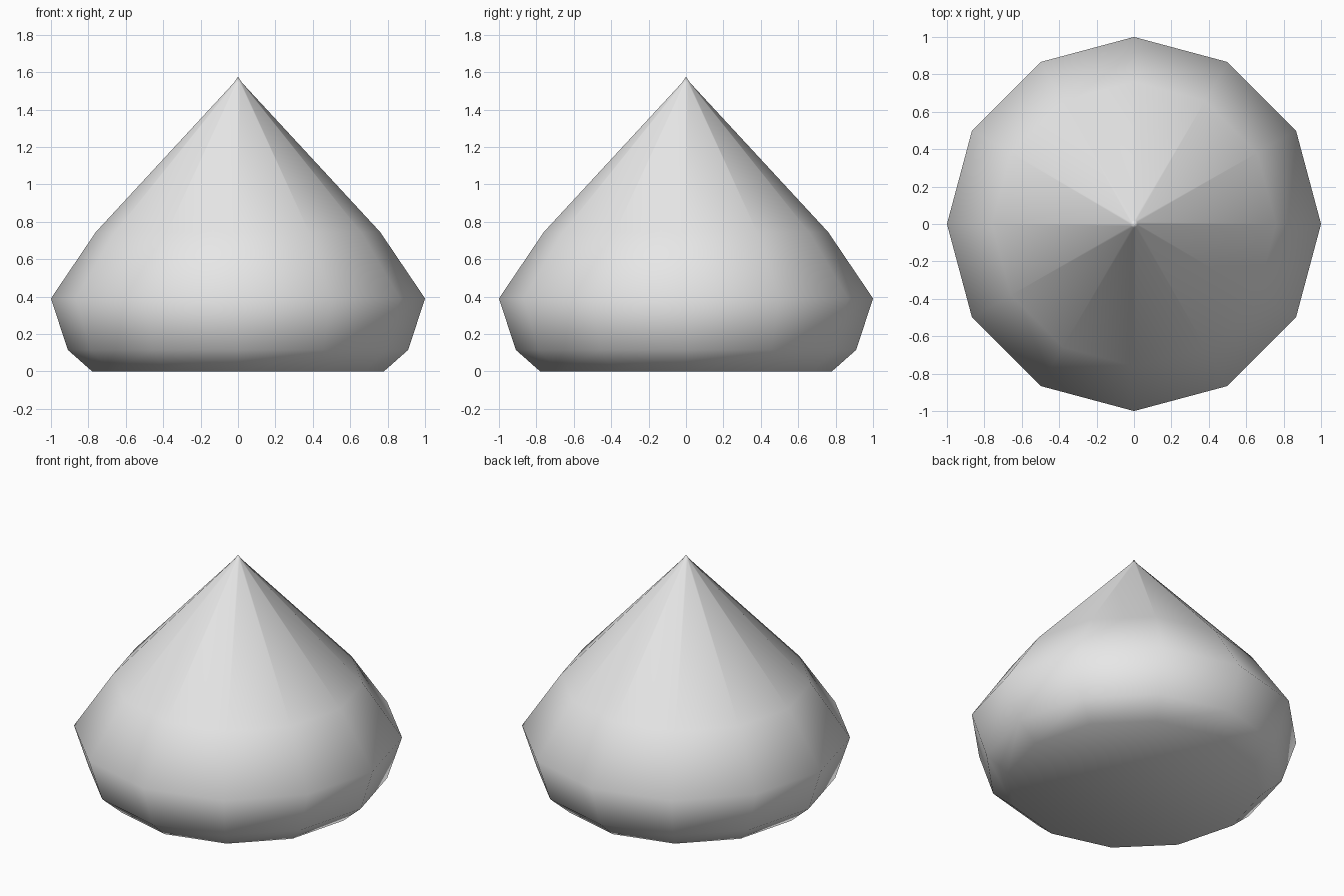
import bpy
import bmesh
from math import cos, sin, tau

cube = bpy.data.objects.get("Cube")
if cube:
    bpy.data.objects.remove(cube, do_unlink=True)

SIDES = 12
# Radius and height of each ring, from the base up
RINGS = [(0.78, 0.0), (0.91, 0.115), (1.0, 0.39), (0.76, 0.745), (0.02, 1.545)]
TIP_HEIGHT = 1.575

# Plain grey material
grey = bpy.data.materials.new("light_grey")
grey.use_nodes = True
colour = (0.8, 0.8, 0.8, 1)
grey.diffuse_color = colour
grey.node_tree.nodes["Principled BSDF"].inputs["Base Color"].default_value = colour

# Pointed drop: stacked rings closed by a flat base and a tip
bm = bmesh.new()
rings = [[bm.verts.new((r * cos(tau * i / SIDES), r * sin(tau * i / SIDES), z))
          for i in range(SIDES)] for r, z in RINGS]
tip = bm.verts.new((0, 0, TIP_HEIGHT))
bm.faces.new(rings[0][::-1])
for i in range(SIDES):
    j = (i + 1) % SIDES
    for low, high in zip(rings, rings[1:]):
        bm.faces.new((low[i], low[j], high[j], high[i]))
    bm.faces.new((rings[-1][i], rings[-1][j], tip))
for face in bm.faces:
    face.smooth = True

mesh = bpy.data.meshes.new("pointed_drop")
bm.to_mesh(mesh)
bm.free()
mesh.materials.append(grey)
drop = bpy.data.objects.new("pointed_drop", mesh)
bpy.context.collection.objects.link(drop)
